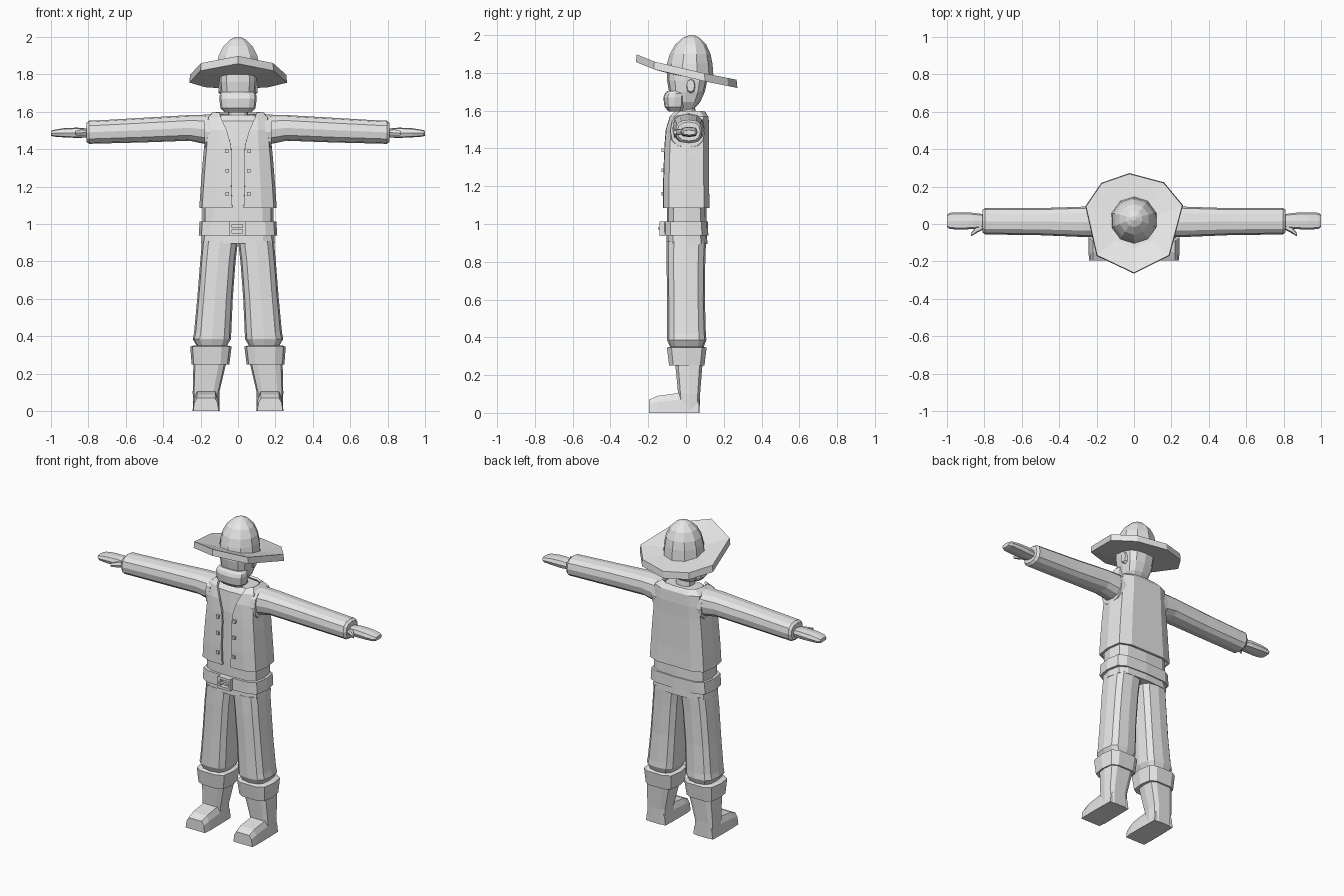
import bpy, bmesh, math

grey = bpy.data.materials.new("plain_grey")
grey.diffuse_color = (0.8, 0.8, 0.8, 1)


def make(name, verts, faces):
    mesh = bpy.data.meshes.new(name)
    mesh.from_pydata(verts, [], faces)
    bm = bmesh.new()
    bm.from_mesh(mesh)
    bmesh.ops.recalc_face_normals(bm, faces=bm.faces)
    bm.to_mesh(mesh)
    bm.free()
    mesh.materials.append(grey)
    ob = bpy.data.objects.new(name, mesh)
    bpy.context.collection.objects.link(ob)
    return ob


def loft(name, rings, closed=True, caps=True):
    """Skin a stack of rings that share a point count."""
    n = len(rings[0])
    verts = [p for r in rings for p in r]
    faces = []
    for i in range(len(rings) - 1):
        for j in range(n if closed else n - 1):
            k = (j + 1) % n
            faces.append((i * n + j, i * n + k, (i + 1) * n + k, (i + 1) * n + j))
    if caps:
        faces.append(tuple(range(n)))
        faces.append(tuple((len(rings) - 1) * n + j for j in range(n)))
    return make(name, verts, faces)


def section(a0, a1, b0, b1, n=12, e=0.7):
    """Rounded-box outline inside the given bounds."""
    pts = []
    for i in range(n):
        t = 2 * math.pi * i / n
        c, s = round(math.cos(t), 6), round(math.sin(t), 6)
        u = math.copysign(abs(c) ** e, c)
        v = math.copysign(abs(s) ** e, s)
        pts.append(((a0 + a1) / 2 + u * (a1 - a0) / 2, (b0 + b1) / 2 + v * (b1 - b0) / 2))
    return pts


def loft_z(name, rows, side=1, n=12, e=0.7):
    # rows: z, x0, x1, y0, y1
    return loft(name, [[(side * x, y, r[0]) for x, y in section(*r[1:], n, e)] for r in rows])


def loft_x(name, rows, side=1, n=12, e=0.8):
    # rows: x, y0, y1, z0, z1
    return loft(name, [[(side * r[0], y, z) for y, z in section(*r[1:], n, e)] for r in rows])


def box(name, x0, x1, y0, y1, z0, z1):
    return loft(name, [[(x0, y0, z), (x1, y0, z), (x1, y1, z), (x0, y1, z)] for z in (z0, z1)])


# Hat: tilted eight-sided brim and faceted crown
rim = [(0, -.265), (.19, -.17), (.262, .1), (.16, .223), (-.025, .272), (-.175, .22), (-.26, .095), (-.2, -.17)]


def brim_ring(scale, dz):
    out = []
    for x, y in rim:
        x, y = x * scale, y * scale
        out.append((x, y, 1.797 - .2 * y + .2 * max(0, -y - .12) + dz))
    return out


loft("hat_brim", [brim_ring(.5, .012), brim_ring(.985, .02), brim_ring(1, -.022), brim_ring(.5, -.018)])
crown = []
for z, r, cy in ((1.79, .127, .02), (1.85, .12, .02), (1.9, .108, .022), (1.95, .082, .025), (1.985, .045, .028), (2.0, .012, .03)):
    crown.append([(r * math.sin(i * math.pi / 5), cy - r * math.cos(i * math.pi / 5),
                   z - (.2 * (r * -math.cos(i * math.pi / 5)) if z < 1.8 else 0)) for i in range(10)])
loft("hat_crown", crown)

# Head, beard and neck
loft_z("head", [(1.6, -.05, .05, -.05, .035), (1.645, -.08, .08, -.08, .075), (1.7, -.094, .094, -.09, .1),
                (1.76, -.1, .1, -.1, .113), (1.82, -.1, .1, -.1, .115)])
loft_z("beard", [(1.595, -.07, .07, -.09, -.02), (1.62, -.094, .094, -.114, -.005), (1.67, -.1, .1, -.12, 0),
                 (1.69, -.098, .098, -.112, 0), (1.705, -.085, .085, -.098, -.01)])
loft_z("neck", [(1.56, -.055, .055, -.045, .055), (1.64, -.05, .05, -.04, .045)])
for s in (-1, 1):
    loft_x("ear", [(.085, .0, .05, 1.69, 1.77), (.104, .005, .045, 1.7, 1.765)], s, 8)

# Shirt under the vest
loft_z("shirt", [(.895, -.197, .197, -.104, .113), (1.0, -.19, .19, -.1, .11), (1.1, -.19, .19, -.1, .108),
                 (1.42, -.165, .165, -.092, .1), (1.55, -.155, .155, -.078, .1), (1.582, -.115, .115, -.048, .088)], e=.55)

# Vest: open-fronted shell
vest_rows = []
for z, g, w, y0, y1 in ((1.085, .03, .2, -.115, .118), (1.2, .036, .192, -.115, .115), (1.35, .034, .18, -.11, .114),
                        (1.42, .037, .173, -.107, .114), (1.5, .06, .168, -.1, .116), (1.565, .09, .165, -.08, .113)):
    half = [(g, y0), (.62 * w, y0 * .98), (.93 * w, .75 * y0), (w, 0), (.94 * w, .78 * y1), (.6 * w, y1)]
    vest_rows.append((z, half, y1))
vest_rows.append((1.592, [(.098, -.055), (.112, -.045), (.13, -.03), (.13, .02), (.115, .07), (.075, .09)], .095))
rings = []
for z, half, y1 in vest_rows:
    row = half + [(0, y1)] + [(-x, y) for x, y in reversed(half)]
    rings.append([(x, y, z) for x, y in row])
vest = loft("vest", rings, closed=False, caps=False)
mod = vest.modifiers.new("thickness", 'SOLIDIFY')
mod.thickness = .014
mod.offset = 0

# Vest buttons
for s in (-1, 1):
    for x, z in ((.06, 1.39), (.058, 1.285), (.057, 1.16)):
        box("button", s * x - .009, s * x + .009, -.13, -.105, z - .01, z + .01)

# Belt with framed buckle and pin
loft_z("belt", [(.938, -.21, .21, -.117, .118), (1.013, -.205, .205, -.115, .117)], e=.5)
for z in (.945, 1.005):
    box("buckle_bar", -.048, .04, -.14, -.113, z - .008, z + .008)
for x in (-.041, .033):
    box("buckle_side", x - .008, x + .008, -.139, -.113, .94, 1.01)
box("buckle_pin", -.04, .03, -.147, -.13, .971, .981)

for s in (-1, 1):
    # Sleeves with bevelled cuff, and the armhole trim
    loft_x("sleeve", [(.14, -.072, .098, 1.42, 1.585), (.26, -.07, .093, 1.445, 1.582), (.5, -.06, .085, 1.436, 1.568),
                      (.775, -.056, .085, 1.429, 1.552), (.795, -.056, .086, 1.427, 1.552), (.81, -.045, .075, 1.44, 1.54)], s)
    loft_x("armhole_trim", [(.145, -.088, .104, 1.395, 1.587), (.178, -.083, .1, 1.405, 1.583)], s)
    # Flat hands with thumbs
    loft_x("hand", [(.8, -.02, .052, 1.462, 1.51), (.86, -.027, .06, 1.46, 1.515), (.93, -.03, .062, 1.463, 1.512),
                    (.985, -.027, .06, 1.467, 1.503), (1.0, -.015, .05, 1.472, 1.497)], s, 8, .6)
    loft_x("thumb", [(.81, -.032, .0, 1.472, 1.505), (.84, -.048, -.01, 1.468, 1.506), (.872, -.066, -.05, 1.474, 1.498)], s, 6)
    # Trouser legs
    loft_z("trouser_leg", [(.34, .065, .215, -.08, .09), (.385, .038, .242, -.1, .108), (.42, .036, .235, -.1, .105),
                           (.6, .028, .218, -.1, .1), (.8, .013, .202, -.103, .102), (.91, 0, .192, -.102, .106)], s, e=.65)
    # Boots: turned-down cuff, shaft and foot
    loft_z("boot_cuff", [(.25, .046, .248, -.092, .1), (.345, .034, .255, -.104, .112), (.352, .06, .23, -.08, .09)], s, 10, .55)
    loft_z("boot_shaft", [(.0, .1, .24, -.035, .073), (.1, .1, .242, -.043, .076), (.27, .06, .238, -.06, .09)], s, 10, .5)
    foot = []
    for y, x0, x1, h in ((.068, .1, .24, .08), (-.04, .098, .243, .105), (-.15, .097, .243, .09), (-.195, .103, .24, .07)):
        w = (x1 - x0) * .16
        foot.append([(s * x, y, z) for x, z in ((x0, 0), (x1, 0), (x1 - w * .3, h * .65), (x1 - w, h), (x0 + w, h), (x0 + w * .3, h * .65))])
    loft("boot_foot", foot)
